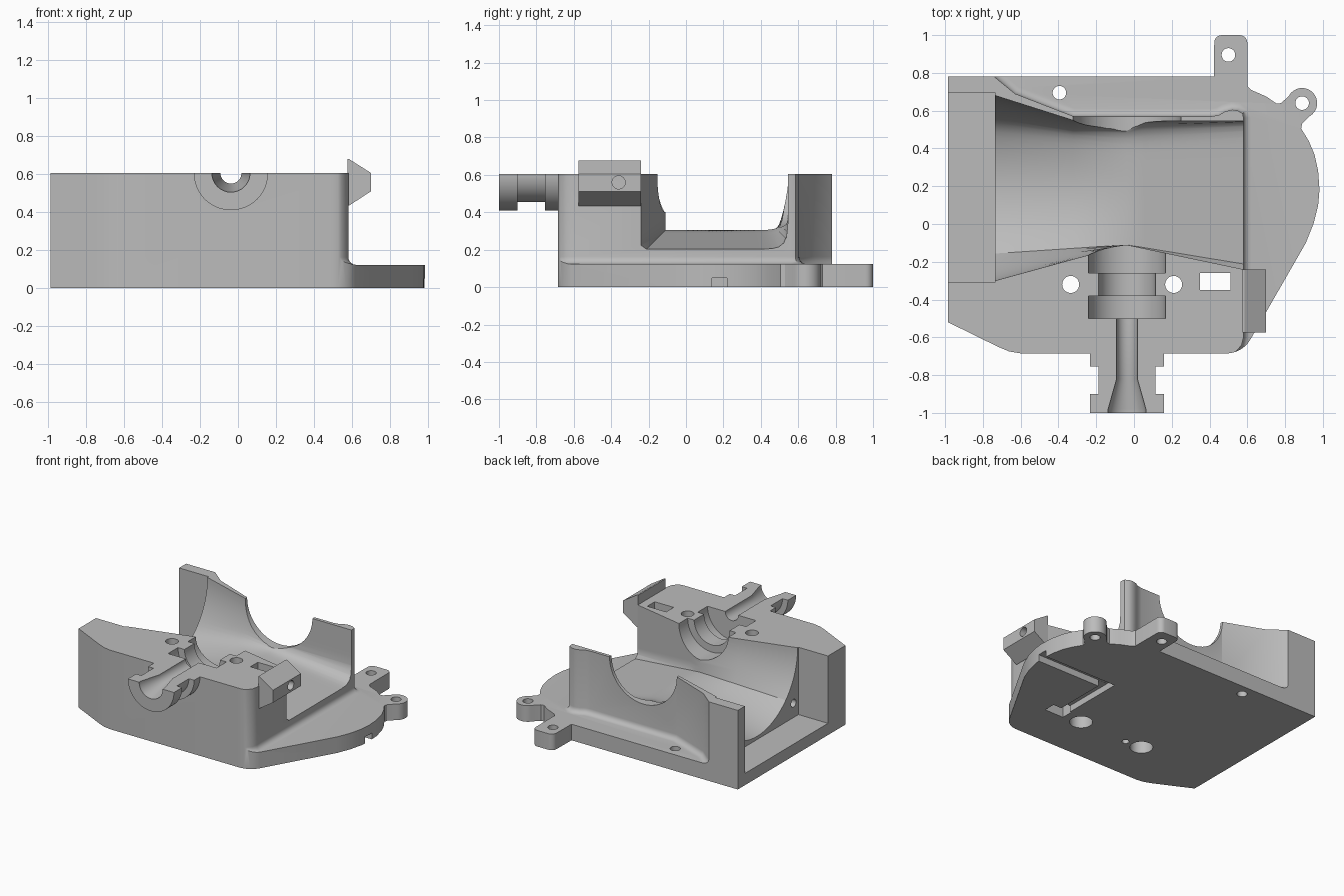
import bpy, bmesh
from math import sin, cos, pi, radians
from mathutils import Vector

cube = bpy.data.objects.get("Cube")
if cube:
    bpy.data.objects.remove(cube, do_unlink=True)

grey = bpy.data.materials.new("plain grey")
grey.use_nodes = True
colour = (0.5, 0.5, 0.5, 1)
grey.diffuse_color = colour
grey.node_tree.nodes["Principled BSDF"].inputs["Base Color"].default_value = colour


def loft(name, rings):
    """Closed solid through rings of equal length."""
    bm = bmesh.new()
    loops = [[bm.verts.new(p) for p in ring] for ring in rings]
    n = len(loops[0])
    for a, b in zip(loops, loops[1:]):
        for i in range(n):
            j = (i + 1) % n
            bm.faces.new((a[i], a[j], b[j], b[i]))
    bm.faces.new(loops[0])
    bm.faces.new(loops[-1])
    bmesh.ops.recalc_face_normals(bm, faces=bm.faces)
    mesh = bpy.data.meshes.new(name)
    bm.to_mesh(mesh)
    bm.free()
    mesh.materials.append(grey)
    ob = bpy.data.objects.new(name, mesh)
    bpy.context.collection.objects.link(ob)
    return ob


def prism(name, outline, z0, z1):
    return loft(name, [[(x, y, z) for x, y in outline] for z in (z0, z1)])


def box(name, x0, x1, y0, y1, z0, z1):
    return prism(name, [(x0, y0), (x1, y0), (x1, y1), (x0, y1)], z0, z1)


def arc(cx, cy, r, a0, a1, n):
    return [(cx + r * cos(radians(a0 + (a1 - a0) * i / n)),
             cy + r * sin(radians(a0 + (a1 - a0) * i / n))) for i in range(n + 1)]


def disc(name, x, y, r, z0, z1):
    return prism(name, arc(x, y, r, 0, 360, 32)[:-1], z0, z1)


def lathe_y(name, profile, cx, cz, n=64):
    """Revolve (radius, y) pairs about an axis along y."""
    return loft(name, [[(x, y, z) for x, z in arc(cx, cz, r, 0, 360, n)[:-1]]
                       for r, y in profile])


def lathe_x(name, r, x0, x1, y, z):
    return loft(name, [[(x, a, b) for a, b in arc(y, z, r, 0, 360, 32)[:-1]]
                       for x in (x0, x1)])


def combine(target, tool, operation):
    mod = target.modifiers.new("join", 'BOOLEAN')
    mod.operation = operation
    mod.solver = 'EXACT'
    mod.object = tool
    bpy.context.view_layer.objects.active = target
    bpy.ops.object.modifier_apply(modifier=mod.name)
    bpy.data.objects.remove(tool, do_unlink=True)


def offset(points, d):
    """Mitred outward offset of a counter-clockwise outline."""
    out = []
    for i, p in enumerate(points):
        p = Vector(p)
        a = (p - Vector(points[i - 1])).normalized()
        b = (Vector(points[(i + 1) % len(points)]) - p).normalized()
        na, nb = Vector((a.y, -a.x)), Vector((b.y, -b.x))
        out.append(tuple(p + (na + nb) * d / (1 + na.dot(nb))))
    return out


TOP, PLATE = 0.605, 0.123
AXIS_X, AXIS_Y = -0.037, 0.19

# Plate outline with tab, ear and rounded side
outline = [(-0.985, -0.52), (-0.72, -0.65), (-0.66, -0.675), (-0.6, -0.685), (0.48, -0.685)]
outline += arc(0.49, -0.54, 0.145, -85, -30, 6)
outline += [(0.91, -0.1), (0.95, 0.0), (0.975, 0.1), (0.982, 0.18), (0.975, 0.28),
            (0.955, 0.37), (0.925, 0.44), (0.885, 0.505), (0.89, 0.53)]
outline += arc(0.89, 0.64, 0.08, -60, 150, 16)
outline += [(0.78, 0.64), (0.755, 0.637), (0.70, 0.675), (0.62, 0.71), (0.6, 0.73)]
outline += arc(0.56, 0.96, 0.04, 0, 90, 5) + arc(0.465, 0.96, 0.04, 90, 180, 5)
outline += [(0.423, 0.78), (-0.985, 0.78)]

# Raised housing with a fillet where it meets the plate
wall = [(-1.2, -0.9), (0.5, -0.9), (0.5, -0.7), (0.545, -0.67), (0.57, -0.64), (0.58, -0.6),
        (0.58, 0.56), (0.575, 0.585), (0.55, 0.6), (0.52, 0.605), (0.48, 0.595),
        (0.45, 0.577), (0.41, 0.57), (-0.32, 0.57), (-0.63, 0.69), (-0.74, 0.78),
        (-0.76, 0.9), (-1.2, 0.9)]
R = 0.04
layers = [(0.05, R)]
layers += [(PLATE + R * (1 - cos(a)), R * (1 - sin(a))) for a in [i * pi / 10 for i in range(6)]]
layers += [(0.75, 0)]
body = loft("housing", [[(x, y, z) for x, y in offset(wall, d)] for z, d in layers])
combine(body, box("slab", -1.5, 1.5, -1.5, 1.5, -0.1, PLATE), 'UNION')
combine(body, prism("outline", outline, 0, 0.7), 'INTERSECT')

# Shaft boss at the front
combine(body, lathe_y("boss", [(0.195, -1), (0.195, -0.9), (0.15, -0.9), (0.15, -0.755),
                               (0.195, -0.755), (0.195, -0.58)], AXIS_X, TOP), 'UNION')
combine(body, box("top_trim", -2, 2, -2, 2, TOP, 2), 'DIFFERENCE')


# Flow chamber: round inlet, narrow throat, square outlet
N = 48


def round_section():
    return [(AXIS_Y + 0.49 * cos(i * pi / N), TOP - 0.49 * sin(i * pi / N)) for i in range(N + 1)]


def square_section(front, rear, floor):
    pts = []
    for i in range(N + 1):
        c, s = cos(i * pi / N), sin(i * pi / N)
        u = abs(c) / ((rear if c > 0 else AXIS_Y * 2 - front) - AXIS_Y)
        v = s / (TOP - floor)
        k = (u ** 10 + v ** 10) ** 0.1 if c > 0 else max(u, v)
        pts.append((AXIS_Y + c / k, TOP - s / k))
    return pts


def section(x, pts):
    pts = pts + [(pts[-1][0], 0.9), (pts[0][0], 0.9)]
    return [(x, y, z) for y, z in pts]


def blend(a, b, f):
    return [(p[0] + (q[0] - p[0]) * f, p[1] + (q[1] - p[1]) * f) for p, q in zip(a, b)]


inlet = round_section()
throat = square_section(-0.11, 0.525, 0.305)
combine(body, loft("chamber", [
    section(-0.76, inlet), section(-0.735, inlet),
    section(-0.32, blend(inlet, square_section(-0.11, 0.46, 0.305), 0.6)),
    section(-0.04, throat),
    section(0.06, square_section(-0.131, 0.545, 0.289)),
    section(0.66, square_section(-0.257, 0.545, 0.19))]), 'DIFFERENCE')

# Inlet pocket, rear wall notch and stepped shaft bore
cutters = [
    box("pocket", -1.2, -0.735, -0.31, 0.695, 0.09, 1),
    lathe_y("notch", [(0.285, 0.42), (0.285, 0.9)], AXIS_X, TOP),
    lathe_y("bore", [(0.1, -1.1), (0.1, -0.98), (0.055, -0.82), (0.055, -0.5), (0.205, -0.5),
                     (0.205, -0.38), (0.15, -0.38), (0.15, -0.26), (0.205, -0.26),
                     (0.205, -0.06)], AXIS_X, TOP),
    lathe_x("inlet_pin_hole", 0.03, -0.8, -0.6, -0.25, 0.2),
    # Wire slot and the channel below it
    box("wire_slot", 0.35, 0.51, -0.35, -0.26, -0.1, 1),
    box("channel_side", 0.36, 1.2, 0.14, 0.22, -0.1, 0.05),
    box("channel_run", 0.36, 0.44, -0.3, 0.2, -0.1, 0.049),
    disc("pin_hole", -0.2, -0.33, 0.025, -0.1, 0.1),
]
# Screw holes
for x, y in ((-0.395, 0.695), (0.5, 0.895), (0.89, 0.64)):
    cutters.append(disc("screw_hole", x, y, 0.036, -0.1, 0.3))
for x in (-0.335, 0.21):
    cutters.append(disc("bolt_hole", x, -0.32, 0.045, -0.1, 1))
    cutters.append(disc("bolt_recess", x, -0.32, 0.08, -0.1, 0.1))
for cutter in cutters:
    combine(body, cutter, 'DIFFERENCE')

# Side clip block with a cross hole
profile = [(0.575, 0.678), (0.585, 0.678), (0.7, 0.605), (0.7, 0.51), (0.585, 0.435), (0.575, 0.435)]
clip = loft("side_clip", [[(x, y, z) for x, z in profile] for y in (-0.575, -0.24)])
combine(clip, lathe_x("clip_hole", 0.035, 0.5, 0.8, -0.36, 0.56), 'DIFFERENCE')

for ob in (body, clip):
    bpy.ops.object.select_all(action='DESELECT')
    ob.select_set(True)
    bpy.context.view_layer.objects.active = ob
    bpy.ops.object.shade_smooth_by_angle(angle=radians(30))
